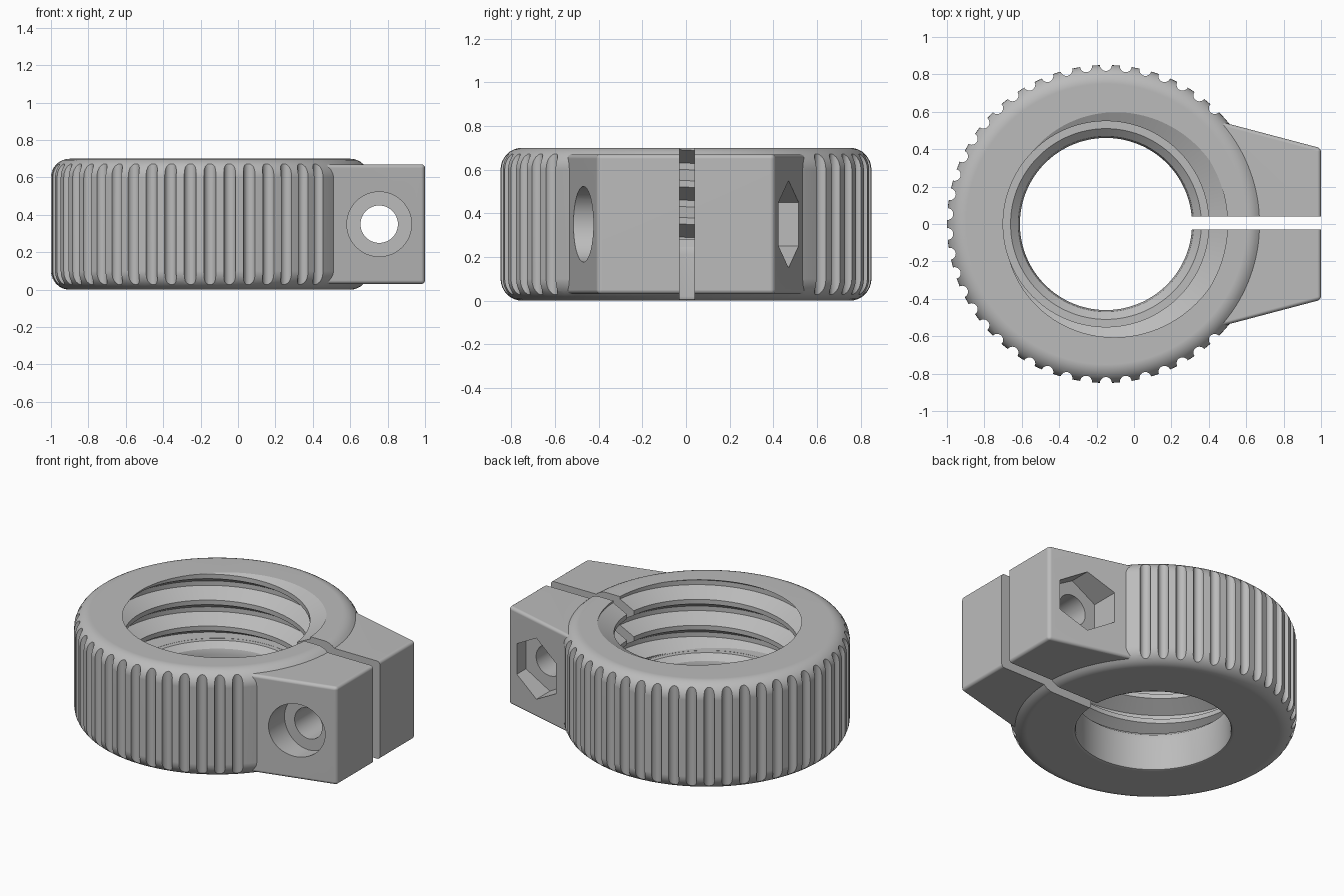
import bpy, bmesh
from math import sin, cos, pi, radians, hypot
from mathutils import Matrix

if "Cube" in bpy.data.objects:
    bpy.data.objects.remove(bpy.data.objects["Cube"])

CX = -0.15          # ring axis
R, H = 0.85, 0.70   # ring radius and height
FILLET = 0.10
PITCH = 0.17
CREST, ROOT = 0.55, 0.65
BOLT_X, BOLT_Z = 0.755, 0.35
SHELF = 0.28

grey = bpy.data.materials.new("light_grey_plastic")
grey.use_nodes = True
color = (0.5, 0.5, 0.5, 1)
grey.diffuse_color = color
grey.node_tree.nodes["Principled BSDF"].inputs["Base Color"].default_value = color


def make_object(name, bm):
    bmesh.ops.recalc_face_normals(bm, faces=bm.faces)
    mesh = bpy.data.meshes.new(name)
    bm.to_mesh(mesh)
    bm.free()
    mesh.materials.append(grey)
    obj = bpy.data.objects.new(name, mesh)
    bpy.context.collection.objects.link(obj)
    return obj


def lathe(name, profile, steps=144):
    """Closed solid of revolution from (radius, z) points, capped at both ends."""
    bm = bmesh.new()
    rings = []
    for r, z in profile:
        rings.append([bm.verts.new((CX + r * cos(2 * pi * i / steps),
                                    r * sin(2 * pi * i / steps), z))
                      for i in range(steps)])
    for a, b in zip(rings, rings[1:]):
        for i in range(steps):
            j = (i + 1) % steps
            bm.faces.new((a[i], a[j], b[j], b[i]))
    bm.faces.new(rings[0])
    bm.faces.new(rings[-1])
    return make_object(name, bm)


def prism(name, outline, z0, z1, bevel=0):
    bm = bmesh.new()
    face = bm.faces.new([bm.verts.new((x, y, z0)) for x, y in outline])
    new = bmesh.ops.extrude_face_region(bm, geom=[face])["geom"]
    bmesh.ops.translate(bm, vec=(0, 0, z1 - z0),
                        verts=[v for v in new if isinstance(v, bmesh.types.BMVert)])
    if bevel:
        bmesh.ops.bevel(bm, geom=bm.edges[:], offset=bevel, segments=4,
                        profile=0.5, affect='EDGES')
    return make_object(name, bm)


def bolt_cutter(name, radius, y0, y1, sides=48):
    """Cylinder along y through the bolt axis, with a corner pointing up."""
    bm = bmesh.new()
    place = (Matrix.Translation((BOLT_X, (y0 + y1) / 2, BOLT_Z))
             @ Matrix.Rotation(pi / 2, 4, 'X'))
    bmesh.ops.create_cone(bm, cap_ends=True, segments=sides, radius1=radius,
                          radius2=radius, depth=y1 - y0, matrix=place)
    return make_object(name, bm)


def combine(target, tool, operation='DIFFERENCE'):
    mod = target.modifiers.new(tool.name, 'BOOLEAN')
    mod.operation = operation
    mod.solver = 'EXACT'
    mod.object = tool
    tool.hide_render = True
    bpy.context.view_layer.update()
    graph = bpy.context.evaluated_depsgraph_get()
    result = bpy.data.meshes.new_from_object(target.evaluated_get(graph))
    target.modifiers.clear()
    target.data = result
    bpy.data.objects.remove(tool)


# Ring body with rounded rims
arc = [(R - FILLET + FILLET * sin(a), FILLET * cos(a))
       for a in (pi / 2 * k / 8 for k in range(9))]
clamp = lathe("clamp_ring", [(r, FILLET - c) for r, c in arc]
              + [(r, H - FILLET + c) for r, c in reversed(arc)])

# Vertical grip grooves everywhere except under the lug
bm = bmesh.new()
for i in range(50):
    a = -90 + i * 7.2
    if cos(radians(a)) < cos(radians(42)):
        spot = Matrix.Translation((CX + R * cos(radians(a)), R * sin(radians(a)), H / 2))
        bmesh.ops.create_cone(bm, cap_ends=True, segments=20, radius1=0.032,
                              radius2=0.032, depth=1, matrix=spot)
combine(clamp, make_object("grip_grooves", bm))

# Tapered clamping lug
half = [(0.3, 0.59), (1.0, 0.405)]
lug = prism("lug", half + [(x, -y) for x, y in reversed(half)], 0.03, 0.67, 0.02)
combine(clamp, lug, 'UNION')

# Stepped bore
bore = lathe("bore", [(0.48, -0.1), (0.48, 0), (0.465, 0.006), (0.46, 0.02),
                      (0.46, 0.21), (0.47, 0.245), (0.51, SHELF),
                      (0.54, SHELF), (0.54, 0.9)])
combine(clamp, bore)

# Helical thread, starting and ending inside the slot
tooth = [(ROOT, 0.63), (CREST, 0.69), (CREST, 0.72), (ROOT, 0.77)]
section = [(r, z + n * PITCH) for n in range(-4, 3) for r, z in tooth]
section += [(0.3, section[-1][1]), (0.3, section[0][1])]
bm = bmesh.new()
slices = []
for i in range(145):
    a = radians(1.5 + 357 * i / 144)
    lift = PITCH * (a - pi) / (2 * pi)
    slices.append([bm.verts.new((CX + r * cos(a), r * sin(a), z + lift))
                   for r, z in section])
count = len(section)
for a, b in zip(slices, slices[1:]):
    for k in range(count):
        m = (k + 1) % count
        bm.faces.new((a[k], a[m], b[m], b[k]))
bm.faces.new(slices[0])
bm.faces.new(slices[-1])
bmesh.ops.bisect_plane(bm, geom=bm.verts[:] + bm.edges[:] + bm.faces[:], dist=1e-6,
                       plane_co=(0, 0, SHELF + 0.001), plane_no=(0, 0, 1),
                       clear_inner=True)
bmesh.ops.holes_fill(bm, edges=[e for e in bm.edges if e.is_boundary], sides=0)
combine(clamp, make_object("thread", bm))

# Split through the lug
slot = prism("slot", [(0.1, -0.03), (1.2, -0.03), (1.2, 0.04), (0.1, 0.04)], -0.2, 1)
combine(clamp, slot)

# Bolt hole, round head recess in front, hexagonal nut pocket behind
combine(clamp, bolt_cutter("bolt_hole", 0.10, -0.8, 0.8))
combine(clamp, bolt_cutter("head_recess", 0.173, -0.8, -0.35))
combine(clamp, bolt_cutter("nut_pocket", 0.2, 0.33, 0.8, sides=6))

# Shading
for o in bpy.context.selected_objects:
    o.select_set(False)
clamp.select_set(True)
bpy.context.view_layer.objects.active = clamp
bpy.ops.object.shade_smooth_by_angle(angle=radians(24))
weighted = clamp.modifiers.new("weighted_normals", 'WEIGHTED_NORMAL')
weighted.keep_sharp = True
